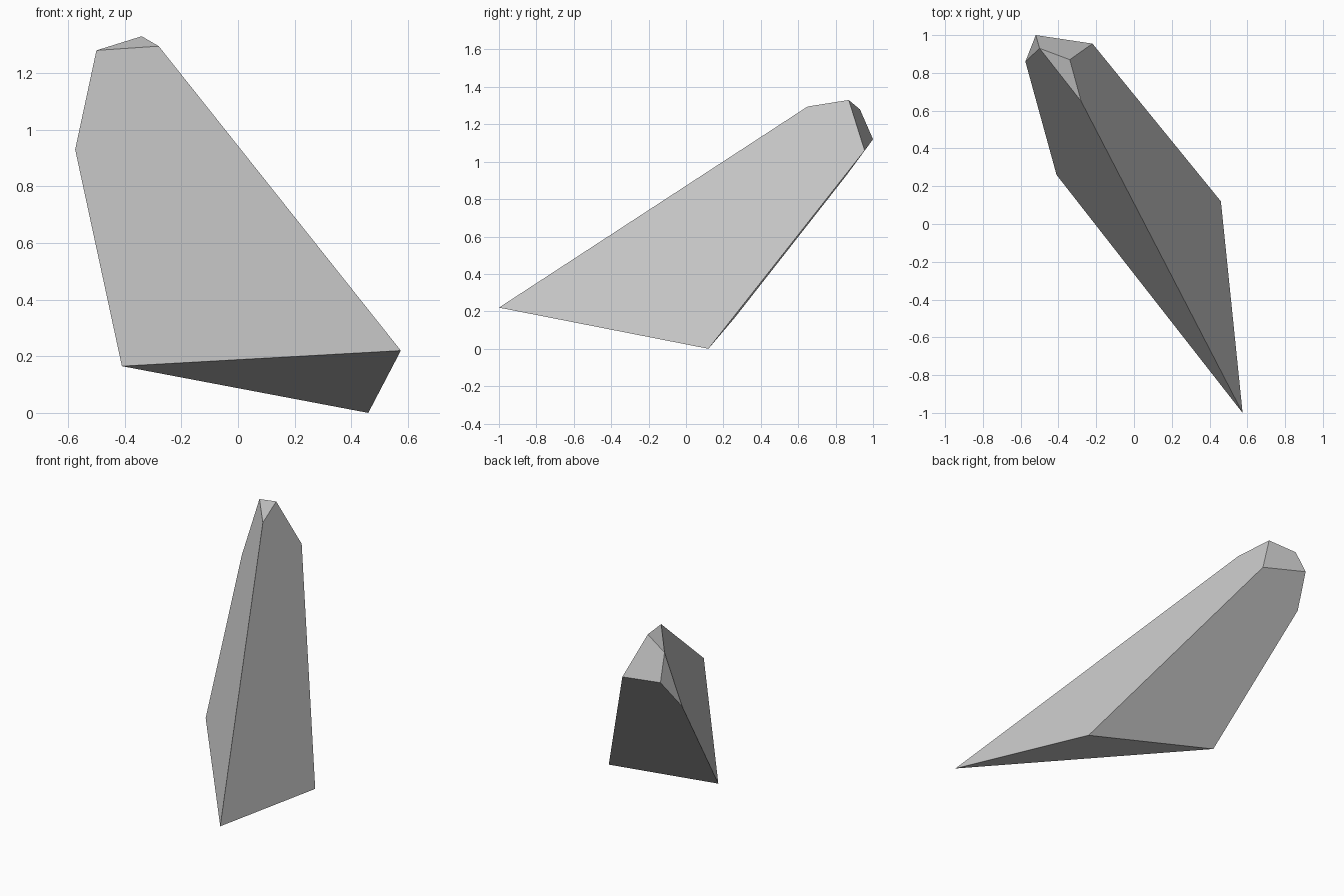
import bpy
import bmesh

# Remove the default object
default = bpy.data.objects.get("Cube")
if default:
    bpy.data.objects.remove(default, do_unlink=True)


def make_material(name, colour):
    material = bpy.data.materials.new(name)
    material.use_nodes = True
    material.diffuse_color = colour
    material.node_tree.nodes["Principled BSDF"].inputs["Base Color"].default_value = colour
    return material


# Corners of the faceted shard
corners = {
    "foot_front": (0.575, -1.0, 0.22),
    "foot_back": (0.46, 0.12, 0.0),
    "foot_right": (-0.41, 0.26, 0.165),
    "shoulder_right": (-0.575, 0.86, 0.93),
    "crown_right": (-0.50, 0.93, 1.28),
    "crown_peak": (-0.34, 0.87, 1.33),
    "crown_front": (-0.28, 0.65, 1.295),
    "back_right": (-0.52, 1.0, 1.12),
    "back_left": (-0.22, 0.955, 1.06),
}

# Flat facets, each listed as a loop of corners
facets = [
    # crown
    ("crown_right", "crown_front", "crown_peak"),
    # broad front face
    ("crown_right", "shoulder_right", "foot_right", "foot_front", "crown_front"),
    # left face
    ("crown_peak", "crown_front", "foot_front", "foot_back", "back_left"),
    # back bevel
    ("crown_right", "crown_peak", "back_left", "back_right"),
    # right chip
    ("crown_right", "back_right", "shoulder_right"),
    # sloping underside
    ("back_right", "back_left", "foot_back", "foot_right", "shoulder_right"),
    # base
    ("foot_front", "foot_right", "foot_back"),
]

bm = bmesh.new()
verts = {name: bm.verts.new(position) for name, position in corners.items()}
for loop in facets:
    bm.faces.new([verts[name] for name in loop])
bmesh.ops.recalc_face_normals(bm, faces=bm.faces[:])

mesh = bpy.data.meshes.new("rock_shard")
bm.to_mesh(mesh)
bm.free()
mesh.materials.append(make_material("light_grey_stone", (0.6, 0.6, 0.6, 1.0)))
shard = bpy.data.objects.new("rock_shard", mesh)
bpy.context.collection.objects.link(shard)
